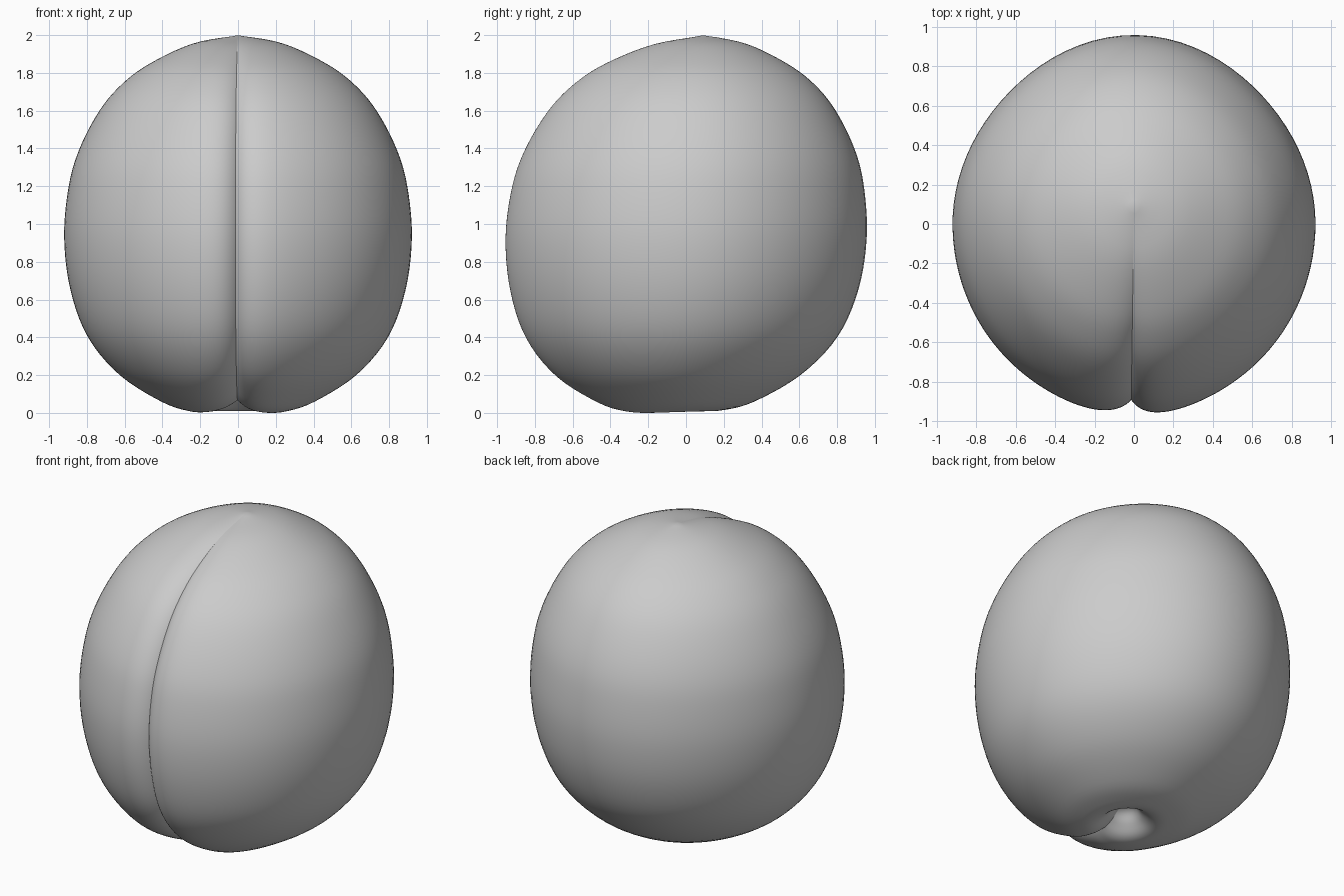
import bpy, bmesh, math
from mathutils import Vector

old = bpy.data.objects.get("Cube")
if old:
    bpy.data.objects.remove(old, do_unlink=True)

# Flesh material
skin = bpy.data.materials.new("soft grey")
skin.use_nodes = True
grey = (0.6, 0.6, 0.6, 1)
skin.diffuse_color = grey
skin.node_tree.nodes["Principled BSDF"].inputs["Base Color"].default_value = grey
skin.node_tree.nodes["Principled BSDF"].inputs["Roughness"].default_value = 0.8

# Profile from tip to stem hollow: radius, height, centre y, groove depth
PROFILE = [Vector(p) for p in (
    (0, 2, .09, 0), (.25, 1.954, .07, .02), (.485, 1.85, .05, .04),
    (.64, 1.74, .04, .055), (.763, 1.6, .03, .065), (.872, 1.4, .02, .075),
    (.932, 1.2, .01, .08), (.957, .93, 0, .085), (.922, .65, -.01, .09),
    (.825, .4, -.025, .09), (.65, .2, -.045, .09), (.42, .06, -.06, .09),
    (.27, .015, -.075, .085), (.18, .018, -.08, .07), (.11, .065, -.08, .04),
    (.06, .12, -.08, .015), (0, .145, -.08, 0))]
STEPS = 5
HALF = 64


def smooth_path(pts, steps):
    """Catmull-Rom curve through the points."""
    out = []
    last = len(pts) - 1
    for i in range(last):
        a, b, c = pts[max(i - 1, 0)], pts[i], pts[i + 1]
        d = pts[min(i + 2, last)]
        for k in range(steps):
            t = k / steps
            out.append(b + (c - a) * (t / 2)
                       + (a * 2 - b * 5 + c * 4 - d) * (t * t / 2)
                       + (b * 3 - a - c * 3 + d) * (t ** 3 / 2))
    return out + [pts[-1]]


path = smooth_path(PROFILE, STEPS)
bm = bmesh.new()
rings = []
for i, p in enumerate(path):
    q = path[min(i + 1, len(path) - 1)] - path[max(i - 1, 0)]
    normal = Vector((-q[1], q[0])).normalized()
    ring = []
    for j in range(-HALF, HALF):
        # Columns crowd towards the crease at the front
        u = j / HALF
        angle = math.copysign(math.pi * abs(u) ** 1.7, u)
        across = abs(angle) * p[0]
        # Sharp crease between two puffed cheeks
        width = .07 if u > 0 else .09
        sink = p[3] * (math.exp(-across / width)
                       - .25 * math.exp(-(across / .35) ** 2))
        theta = angle - math.pi / 2 - .016
        # The back is slightly flattened on its diagonals
        flat = .02 if math.sin(theta) > 0 else 0
        r = p[0] * (1 - flat * math.sin(2 * theta) ** 2) - sink * normal[0]
        z = p[1] - sink * normal[1]
        ring.append(bm.verts.new((r * math.cos(theta) * .962,
                                  r * math.sin(theta) + p[2], z)))
    rings.append(ring)

# Skin between neighbouring rings
for upper, lower in zip(rings, rings[1:]):
    for j in range(2 * HALF):
        k = (j + 1) % (2 * HALF)
        bm.faces.new((upper[j], lower[j], lower[k], upper[k]))
bmesh.ops.remove_doubles(bm, verts=bm.verts, dist=1e-6)
bmesh.ops.recalc_face_normals(bm, faces=bm.faces)

# Stand on the ground
lowest = min(v.co.z for v in bm.verts)
bmesh.ops.translate(bm, verts=bm.verts, vec=(0, 0, -lowest))

mesh = bpy.data.meshes.new("fruit_body")
bm.to_mesh(mesh)
bm.free()
mesh.materials.append(skin)
fruit = bpy.data.objects.new("fruit_body", mesh)
bpy.context.collection.objects.link(fruit)

# Smooth skin with a sharp crease line
bpy.ops.object.select_all(action='DESELECT')
fruit.select_set(True)
bpy.context.view_layer.objects.active = fruit
bpy.ops.object.shade_smooth_by_angle(angle=math.radians(40))
